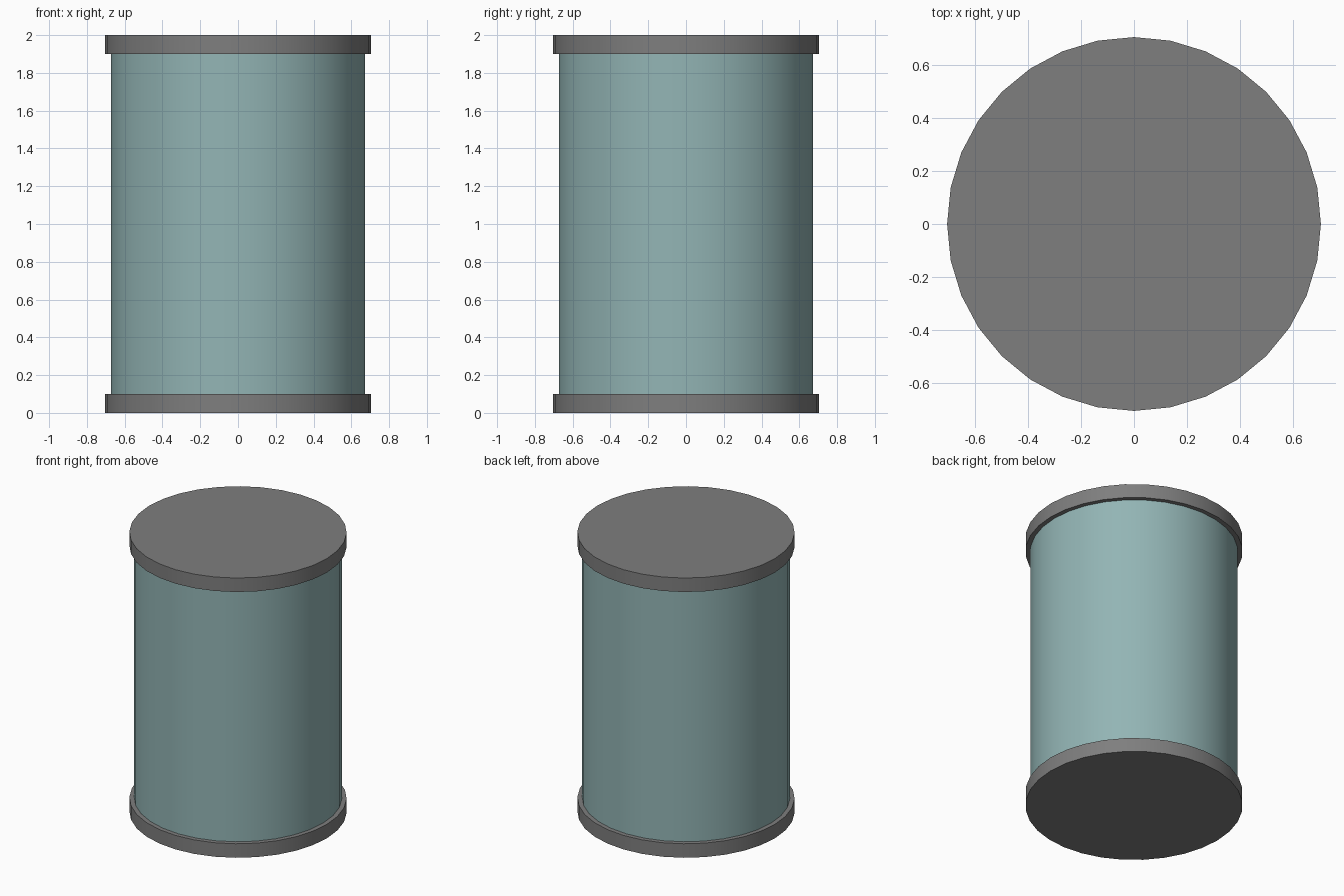
import bpy
from math import radians

cube = bpy.data.objects.get("Cube")
if cube:
    bpy.data.objects.remove(cube, do_unlink=True)


def material(name, colour):
    m = bpy.data.materials.new(name)
    m.use_nodes = True
    m.diffuse_color = colour
    bsdf = next(n for n in m.node_tree.nodes if n.type == 'BSDF_PRINCIPLED')
    bsdf.inputs["Base Color"].default_value = colour
    return m


def drum(name, radius, bottom, top, mat):
    """Upright smooth-sided cylinder with sharp rims."""
    bpy.ops.mesh.primitive_cylinder_add(
        vertices=32, radius=radius, depth=top - bottom,
        location=(0, 0, (bottom + top) / 2))
    ob = bpy.context.object
    ob.name = name
    ob.data.materials.append(mat)
    bpy.ops.object.shade_smooth_by_angle(angle=radians(30))
    return ob


grey = material("cap grey", (0.21, 0.21, 0.21, 1))
teal = material("pale teal", (0.29, 0.46, 0.46, 1))

# Body between two slightly wider end caps
drum("body", 0.673, 0.1, 1.9, teal)
drum("bottom_cap", 0.704, 0, 0.1, grey)
drum("top_cap", 0.704, 1.9, 2, grey)
